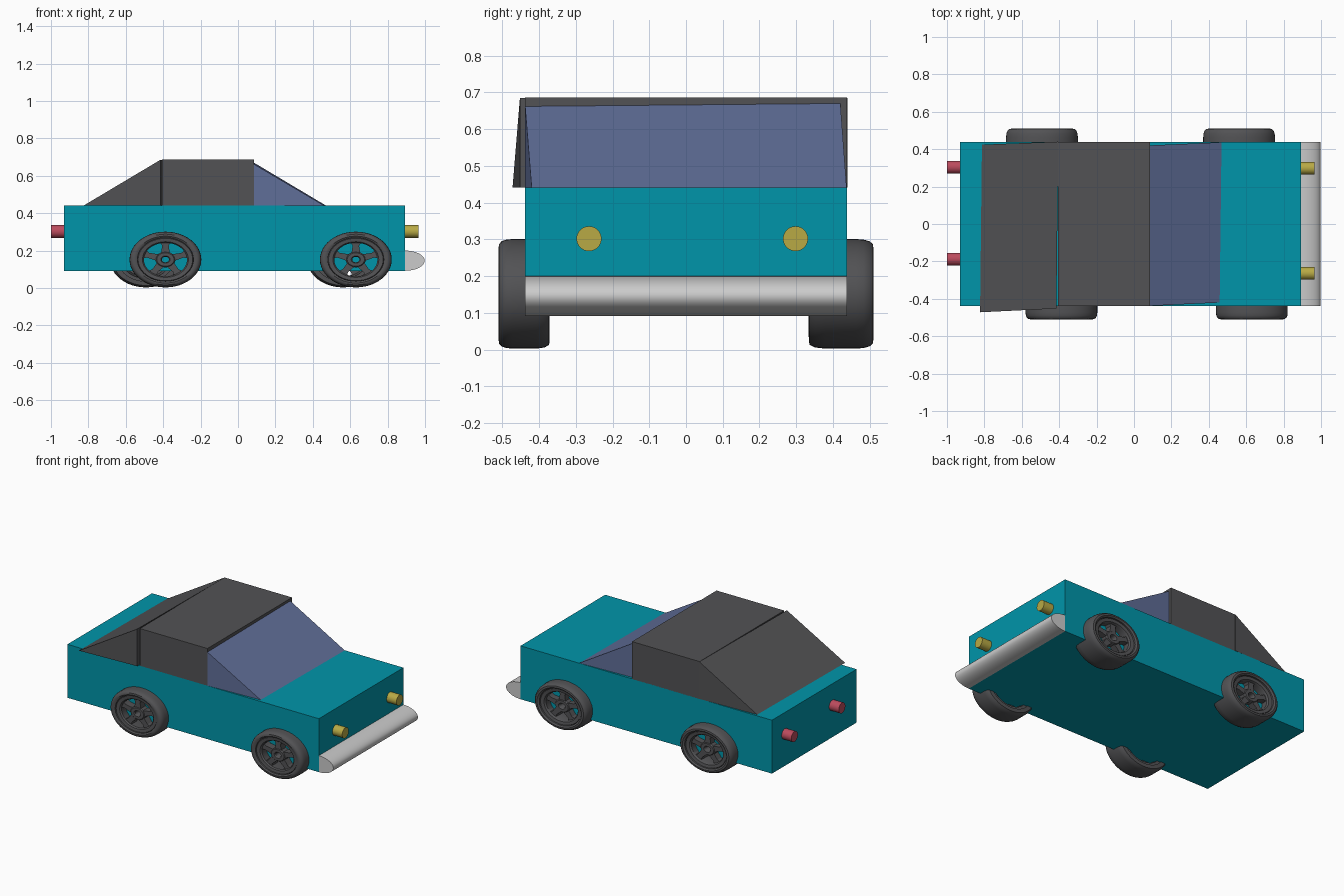
import bpy, math

if "Cube" in bpy.data.objects:
    bpy.data.objects.remove(bpy.data.objects["Cube"])

def material(name, rgb):
    m = bpy.data.materials.new(name)
    m.diffuse_color = (*rgb, 1)
    m.use_nodes = True
    m.node_tree.nodes["Principled BSDF"].inputs["Base Color"].default_value = m.diffuse_color
    return m

TEAL = material("teal_paint", (0.0, 0.30, 0.40))
DARK = material("dark_grey", (0.085, 0.085, 0.09))
GLASS = material("blue_glass", (0.12, 0.16, 0.32))
YELLOW = material("yellow_lamp", (0.48, 0.40, 0.06))
RED = material("red_lamp", (0.50, 0.07, 0.11))

def make(name, verts, faces, mat=None, smooth=False):
    me = bpy.data.meshes.new(name)
    me.from_pydata(verts, [], faces)
    ob = bpy.data.objects.new(name, me)
    bpy.context.collection.objects.link(ob)
    if mat:
        me.materials.append(mat)
    bpy.ops.object.select_all(action='DESELECT')
    ob.select_set(True)
    bpy.context.view_layer.objects.active = ob
    bpy.ops.object.mode_set(mode='EDIT')
    bpy.ops.mesh.select_all(action='SELECT')
    bpy.ops.mesh.normals_make_consistent(inside=False)
    bpy.ops.object.mode_set(mode='OBJECT')
    if smooth:
        bpy.ops.object.shade_smooth_by_angle(angle=math.radians(35))
    return ob

def prism(name, a, b, mat, smooth=False):
    """Solid between two matching outlines."""
    n = len(a)
    faces = [tuple(range(n)), tuple(range(2 * n - 1, n - 1, -1))]
    faces += [(i, (i + 1) % n, n + (i + 1) % n, n + i) for i in range(n)]
    return make(name, list(a) + list(b), faces, mat, smooth)

def box(name, x0, x1, y0, y1, z0, z1, mat):
    out = [(x0, z0), (x1, z0), (x1, z1), (x0, z1)]
    return prism(name, [(x, y0, z) for x, z in out], [(x, y1, z) for x, z in out], mat)

def lamp(name, x0, x1, y, mat, z=0.302, r=0.034):
    ring = [(y + r * math.cos(t * math.tau / 32), z + r * math.sin(t * math.tau / 32)) for t in range(32)]
    return prism(name, [(x0, *p) for p in ring], [(x1, *p) for p in ring], mat, True)

# Body and roof
box("body", -0.93, 0.893, -0.438, 0.438, 0.092, 0.442, TEAL)
box("roof", -0.405, 0.085, -0.438, 0.438, 0.44, 0.686, DARK)

# Rear slope and windscreen: slightly skewed wedges
prism("rear_slope",
      [(-0.415, -0.452, 0.442), (-0.415, -0.452, 0.685), (-0.823, -0.472, 0.442)],
      [(-0.405, 0.440, 0.442), (-0.405, 0.440, 0.685), (-0.813, 0.424, 0.442)], DARK)
prism("windscreen",
      [(0.08, -0.438, 0.442), (0.08, -0.438, 0.665), (0.458, -0.420, 0.442)],
      [(0.08, 0.420, 0.442), (0.08, 0.420, 0.673), (0.468, 0.437, 0.442)], GLASS)

# Bumper: half ellipse section
sec = [(0.893 + 0.105 * math.cos(a), 0.146 + 0.054 * math.sin(a))
       for a in (math.pi * (i / 24 - 0.5) for i in range(25))]
prism("bumper", [(x, -0.438, z) for x, z in sec], [(x, 0.438, z) for x, z in sec], None, True)

# Lamps
for i, y in enumerate((-0.264, 0.298)):
    lamp(f"headlight_{i}", 0.88, 0.964, y, YELLOW)
for i, y in enumerate((-0.188, 0.304)):
    lamp(f"tail_light_{i}", -1.0, -0.92, y, RED)

# Wheels: (radius, depth) profiles turned about y, then squashed to an oval
RX, RZ, CZ = 0.192, 0.149, 0.152
TYRE = [(0.78, 0.04), (0.84, 0.0), (0.91, 0.01), (0.96, 0.06), (0.99, 0.15), (1, 0.27),
        (1, 0.75), (0.98, 0.9), (0.93, 0.99), (0.78, 1.0)]
RIM = [(0.60, 0.16), (0.64, 0.10), (0.76, 0.08), (0.79, 0.14), (0.79, 0.95), (0.68, 0.95), (0.62, 0.65)]
HUB = [(0.10, 0.2), (0.13, 0.15), (0.24, 0.15), (0.28, 0.2), (0.28, 0.6), (0.10, 0.6)]

def wheel(label, cx, y_out, y_in):
    def place(u, v, d):
        return (cx + RX * u, y_out + (y_in - y_out) * d, CZ + RZ * v)

    def lathe(name, prof, n=48):
        m = len(prof)
        verts = [place(r * math.cos(k * math.tau / n), r * math.sin(k * math.tau / n), d)
                 for k in range(n) for r, d in prof]
        faces = [(k * m + j, k * m + (j + 1) % m, (k + 1) % n * m + (j + 1) % m, (k + 1) % n * m + j)
                 for k in range(n) for j in range(m)]
        make(f"{name}_{label}", verts, faces, DARK, True)

    lathe("tyre", TYRE)
    lathe("rim", RIM)
    lathe("hub", HUB)
    # Five spokes flaring towards the rim
    for k in range(5):
        a = math.pi / 2 + k * math.tau / 5
        c, s = math.cos(a), math.sin(a)
        out = [(0.24, -0.12), (0.50, -0.09), (0.66, -0.17), (0.66, 0.17), (0.50, 0.09), (0.24, 0.12)]
        pts = [(p * c - q * s, p * s + q * c) for p, q in out]
        prism(f"spoke_{label}_{k}", [place(u, v, 0.18) for u, v in pts],
              [place(u, v, 0.6) for u, v in pts], DARK)

wheel("rear_near", -0.388, -0.510, -0.371)
wheel("front_near", 0.63, -0.510, -0.371)
wheel("rear_far", -0.492, 0.510, 0.334)
wheel("front_far", 0.562, 0.510, 0.334)
